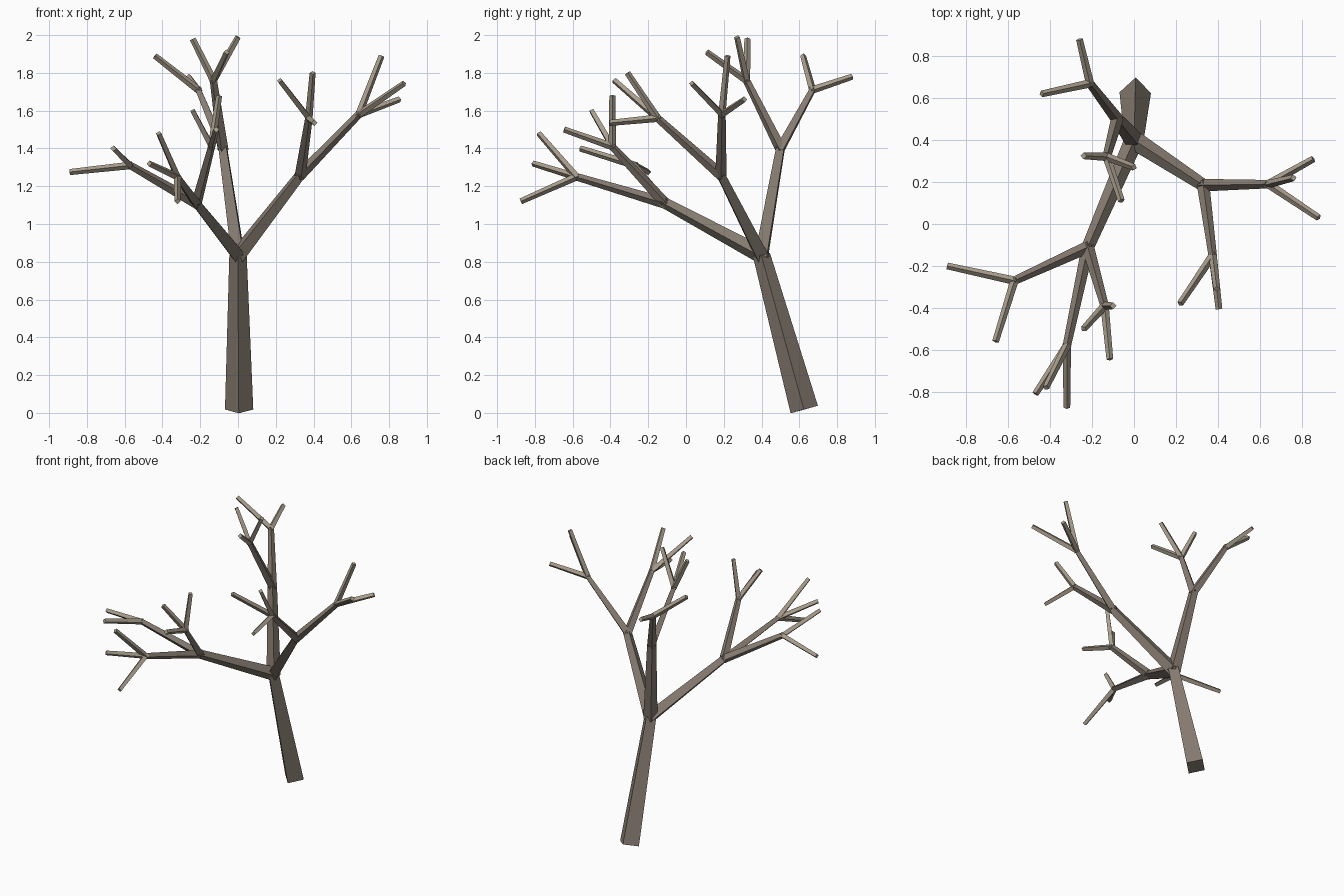
import bpy
import bmesh
from math import cos, sin, pi
from mathutils import Vector

default_cube = bpy.data.objects.get("Cube")
if default_cube:
    bpy.data.objects.remove(default_cube, do_unlink=True)


def make_material(name, colour):
    material = bpy.data.materials.new(name)
    material.use_nodes = True
    material.diffuse_color = (*colour, 1)
    shader = material.node_tree.nodes["Principled BSDF"]
    shader.inputs["Base Color"].default_value = (*colour, 1)
    shader.inputs["Roughness"].default_value = 0.9
    return material


bark = make_material("brown bark", (0.24, 0.2, 0.165))
pale_bark = make_material("pale twig bark", (0.4, 0.345, 0.27))

SIDES = 4


def add_segment(bm, start, end, start_radius, end_radius, overlap=0.01):
    """Add a tapered square bar whose edges face up, down and sideways."""
    start, end = Vector(start), Vector(end)
    axis = (end - start).normalized()
    side = axis.cross(Vector((0, 0, 1))).normalized()
    rise = side.cross(axis)
    rings = []
    for centre, radius in ((start - axis * overlap, start_radius), (end, end_radius)):
        ring = []
        for i in range(SIDES):
            angle = 2 * pi * i / SIDES
            offset = side * cos(angle) + rise * sin(angle)
            ring.append(bm.verts.new(centre + offset * radius))
        rings.append(ring)
    lower, upper = rings
    for i in range(SIDES):
        j = (i + 1) % SIDES
        bm.faces.new((lower[i], lower[j], upper[j], upper[i]))
    bm.faces.new(reversed(lower))
    bm.faces.new(upper)


def make_part(name, segments, material):
    """Build one object from a list of tapered segments."""
    bm = bmesh.new()
    for segment in segments:
        add_segment(bm, *segment)
    bmesh.ops.recalc_face_normals(bm, faces=bm.faces)
    mesh = bpy.data.meshes.new(name)
    bm.to_mesh(mesh)
    bm.free()
    mesh.materials.append(material)
    part = bpy.data.objects.new(name, mesh)
    bpy.context.collection.objects.link(part)
    return part


# Radii at the base, the crown fork, the limb forks and the twig forks
BASE, CROWN, FORK, TWIG, TIP = 0.075, 0.046, 0.03, 0.02, 0.016

# Leaning trunk
root = (0.006, 0.626, 0.018)
crown = (0, 0.4, 0.835)
make_part("trunk", [(root, crown, BASE, CROWN, 0)], bark)

# Each limb has a fork point and branches, each branch an end and its twig tips
limbs = {
    "front_limb": ((-0.22, -0.11, 1.11), [
        ((-0.57, -0.27, 1.31),
         [(-0.89, -0.2, 1.275), (-0.66, -0.56, 1.4)]),
        ((-0.32, -0.58, 1.25),
         [(-0.42, -0.78, 1.48), (-0.47, -0.81, 1.32), (-0.32, -0.875, 1.12)]),
        ((-0.14, -0.39, 1.41),
         [(-0.24, -0.5, 1.6), (-0.1, -0.39, 1.68), (-0.115, -0.645, 1.5)]),
    ]),
    "left_limb": ((0.33, 0.185, 1.26), [
        ((0.64, 0.19, 1.58),
         [(0.76, 0.22, 1.89), (0.88, 0.03, 1.745), (0.855, 0.31, 1.66)]),
        ((0.375, -0.15, 1.56),
         [(0.22, -0.38, 1.76), (0.395, -0.31, 1.8), (0.405, -0.405, 1.535)]),
    ]),
    "back_limb": ((-0.08, 0.5, 1.4), [
        ((-0.21, 0.67, 1.71),
         [(-0.44, 0.62, 1.89), (-0.26, 0.88, 1.78)]),
        ((-0.13, 0.32, 1.76),
         [(-0.24, 0.325, 1.98), (0, 0.27, 1.99), (-0.06, 0.11, 1.91)]),
    ]),
}

# Limbs, their branches and the pale twigs
for name, (fork, branches) in limbs.items():
    make_part(name, [(crown, fork, CROWN, FORK)], bark)
    make_part(name + "_branches",
              [(fork, end, FORK, TWIG) for end, tips in branches], bark)
    make_part(name + "_twigs",
              [(end, tip, TWIG, TIP) for end, tips in branches for tip in tips],
              pale_bark)
